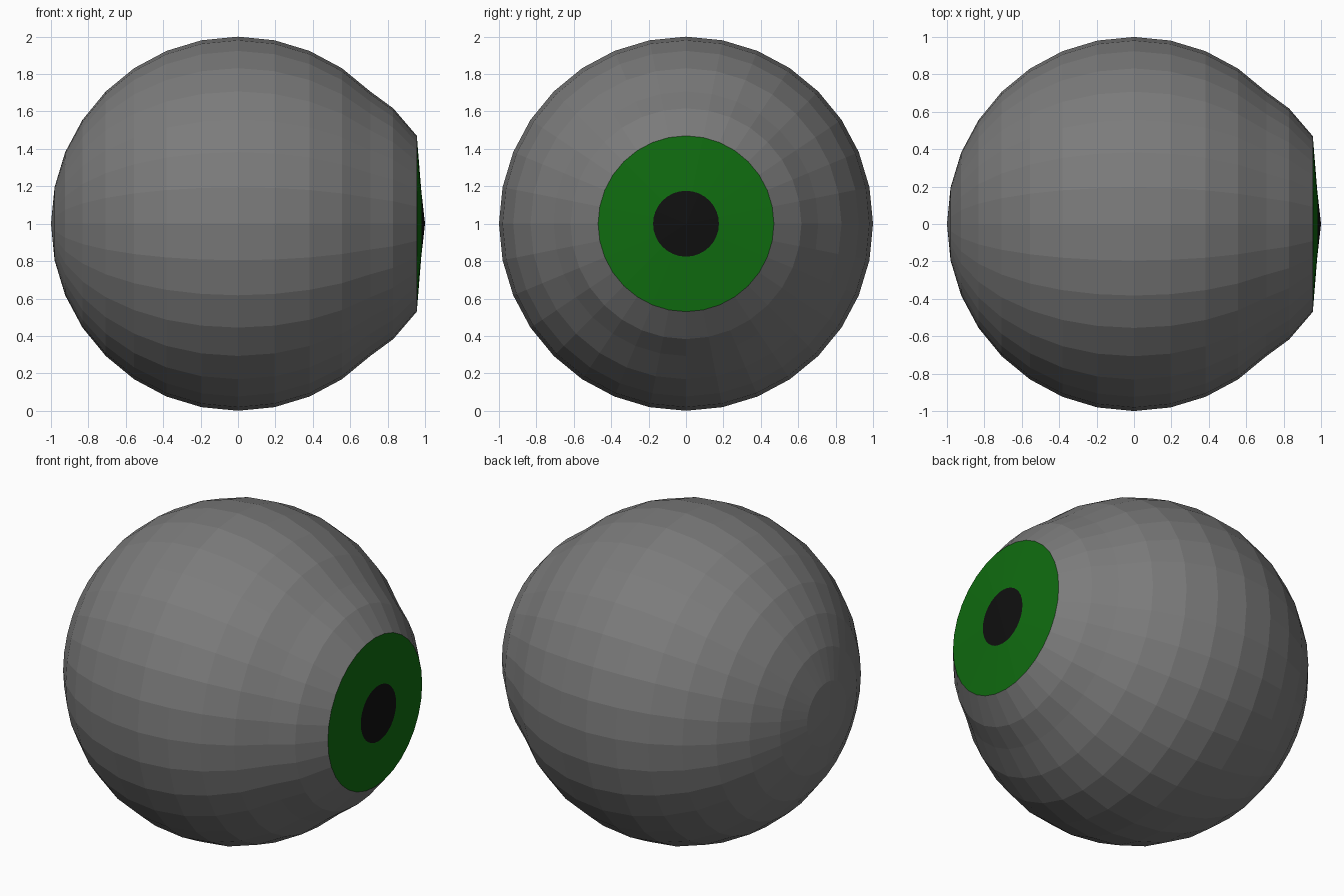
import bpy, bmesh, math

if "Cube" in bpy.data.objects:
    bpy.data.objects.remove(bpy.data.objects["Cube"])

SIDES = 32
STEP = math.pi / 16


def material(name, rgb):
    m = bpy.data.materials.new(name)
    m.diffuse_color = (*rgb, 1)
    m.use_nodes = True
    m.node_tree.nodes["Principled BSDF"].inputs["Base Color"].default_value = m.diffuse_color
    return m


# Profile (x, radius): regular sphere rings from the back, then the raised cornea
profile = [(-math.cos(k * STEP), math.sin(k * STEP)) for k in range(1, 13)]
profile += [(0.83, 0.617), (0.956, 0.47), (0.98, 0.176)]

bm = bmesh.new()
rings = []
for x, r in profile:
    rings.append([bm.verts.new((x, r * math.cos(2 * math.pi * i / SIDES),
                                1 + r * math.sin(2 * math.pi * i / SIDES)))
                  for i in range(SIDES)])
back = bm.verts.new((-1, 0, 1))
front = bm.verts.new((1, 0, 1))

for i in range(SIDES):
    j = (i + 1) % SIDES
    bm.faces.new((back, rings[0][j], rings[0][i]))
    for a, b in zip(rings, rings[1:]):
        bm.faces.new((a[i], a[j], b[j], b[i]))
    bm.faces.new((rings[-1][i], rings[-1][j], front))
bmesh.ops.recalc_face_normals(bm, faces=bm.faces)

# Iris and pupil are the last two bands at the front
for f in bm.faces:
    x = f.calc_center_median().x
    f.material_index = 2 if x > 0.98 else 1 if x > 0.957 else 0

mesh = bpy.data.meshes.new("eyeball")
bm.to_mesh(mesh)
bm.free()
for m in (material("grey", (0.2, 0.2, 0.2)),
          material("iris green", (0.005, 0.15, 0.005)),
          material("pupil black", (0.005, 0.005, 0.005))):
    mesh.materials.append(m)
eye = bpy.data.objects.new("eyeball", mesh)
bpy.context.collection.objects.link(eye)
